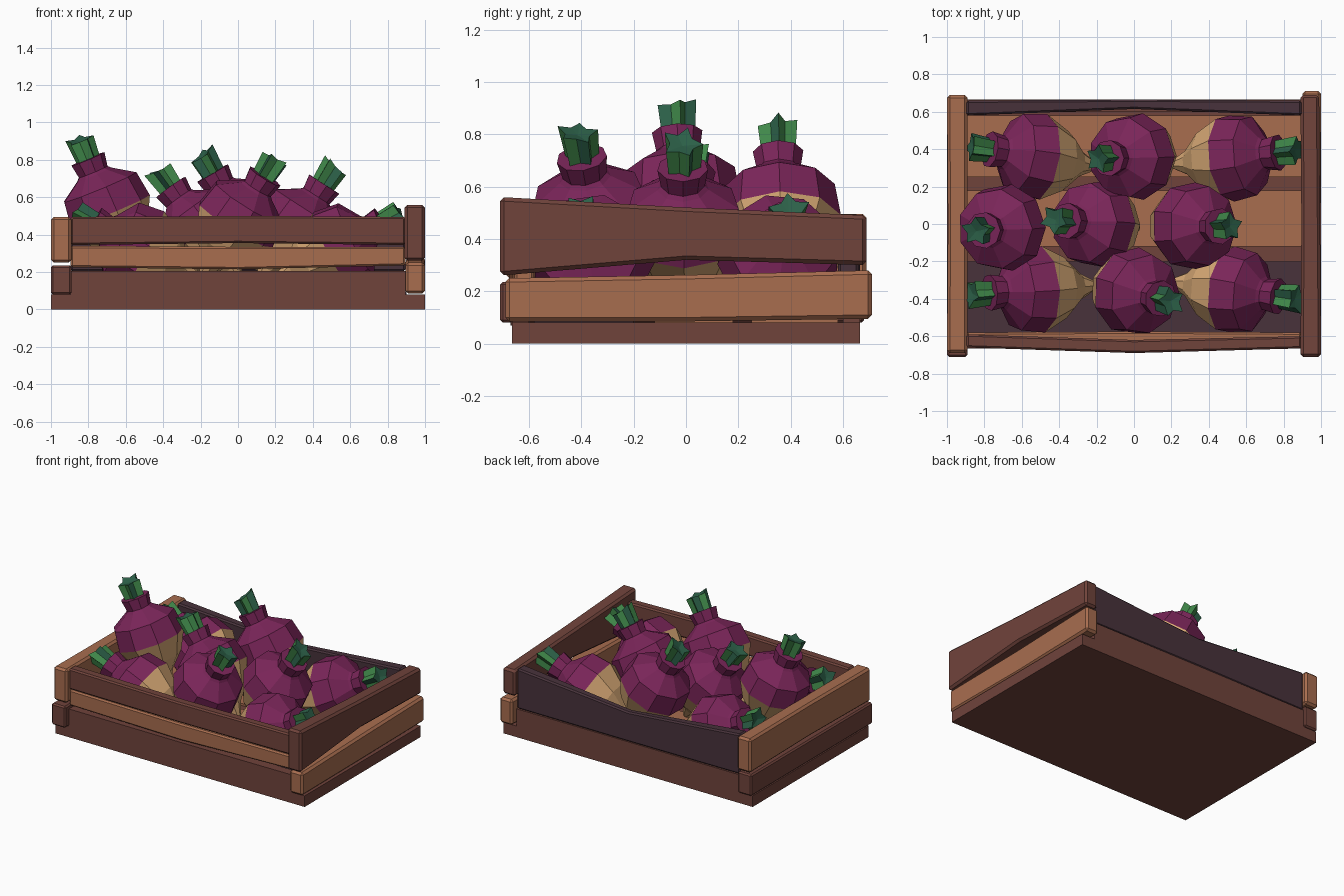
import bpy, bmesh, math
from mathutils import Vector, Matrix

if "Cube" in bpy.data.objects:
    bpy.data.objects.remove(bpy.data.objects["Cube"])


def lin(h):
    out = []
    for i in (0, 2, 4):
        c = int(h[i:i + 2], 16) / 255
        out.append(c / 12.92 if c <= 0.04045 else ((c + 0.055) / 1.055) ** 2.4)
    return (*out, 1)


def material(name, h):
    m = bpy.data.materials.new(name)
    m.diffuse_color = lin(h)
    m.use_nodes = True
    m.node_tree.nodes["Principled BSDF"].inputs["Base Color"].default_value = m.diffuse_color
    return m


BROWN = material("brown wood", "70433b")
ORANGE = material("orange wood", "a86d4f")
DARK = material("dark wood", "48323b")
PURPLE = material("turnip purple", "7a2559")
TAN = material("turnip tan", "d9aa76")
GREEN = material("leaf green", "40884a")
DEEP = material("leaf deep green", "2c6048")


def finish(bm, name, mats):
    bmesh.ops.recalc_face_normals(bm, faces=bm.faces[:])
    me = bpy.data.meshes.new(name)
    bm.to_mesh(me)
    bm.free()
    for m in mats:
        me.materials.append(m)
    ob = bpy.data.objects.new(name, me)
    bpy.context.collection.objects.link(ob)
    return ob


def board(name, axis, stations, mat, bevel=0.01):
    """Loft rectangles (position, side0, side1, z0, z1) along x or y."""
    bm = bmesh.new()
    rings = []
    for p, a, b, z0, z1 in stations:
        pts = [(a, z0), (b, z0), (b, z1), (a, z1)]
        rings.append([bm.verts.new((p, s, z) if axis == 'x' else (s, p, z)) for s, z in pts])
    for r, q in zip(rings, rings[1:]):
        for i in range(4):
            j = (i + 1) % 4
            bm.faces.new((r[i], r[j], q[j], q[i]))
    bm.faces.new(rings[0])
    bm.faces.new(rings[-1])
    ob = finish(bm, name, [mat])
    if bevel:
        mod = ob.modifiers.new("worn edges", 'BEVEL')
        mod.width = bevel
        mod.segments = 1
        mod.limit_method = 'ANGLE'
        mod.angle_limit = math.radians(50)
    return ob


# Crate base and floor planks
board("base", 'x', [(-1, -0.665, 0.665, 0, 0.08), (1, -0.665, 0.665, 0, 0.08)], BROWN, 0)
for i, (y0, y1, m) in enumerate([(-0.58, -0.2, DARK), (-0.12, 0.18, ORANGE), (0.25, 0.58, ORANGE)]):
    board(f"floor_plank_{i + 1}", 'x', [(-0.9, y0, y1, 0.07, 0.095), (0.9, y0, y1, 0.07, 0.095)], m, 0)

# Front boards
E = 0.895
board("front_lower_board", 'x', [(-E, -0.665, -0.6, 0.07, 0.205), (0, -0.67, -0.6, 0.07, 0.205),
                                 (E, -0.665, -0.6, 0.07, 0.205)], BROWN, 0)
board("front_middle_board", 'x', [(-E, -0.655, -0.58, 0.225, 0.34), (0, -0.665, -0.575, 0.215, 0.335),
                                  (E, -0.655, -0.58, 0.235, 0.335)], ORANGE)
board("front_upper_board", 'x', [(-E, -0.66, -0.59, 0.345, 0.495), (0, -0.69, -0.62, 0.355, 0.5),
                                 (E, -0.665, -0.6, 0.345, 0.495)], BROWN)

# Back boards, the upper one sagging outwards
board("back_lower_board", 'x', [(-E, 0.6, 0.665, 0.07, 0.205), (E, 0.6, 0.665, 0.07, 0.205)], BROWN, 0)
board("back_upper_board", 'x', [(-E, 0.58, 0.66, 0.205, 0.495), (0, 0.615, 0.665, 0.205, 0.42),
                                (E, 0.58, 0.66, 0.205, 0.495)], DARK)

# End boards
board("right_lower_board", 'y', [(-0.69, 0.895, 1, 0.085, 0.25), (0, 0.895, 0.995, 0.085, 0.262),
                                 (0.71, 0.9, 1, 0.095, 0.28)], ORANGE, 0.015)
board("right_upper_board", 'y', [(-0.71, 0.89, 1, 0.26, 0.56), (0, 0.895, 0.995, 0.32, 0.52),
                                 (0.69, 0.89, 0.99, 0.3, 0.49)], BROWN, 0.015)
board("left_lower_board", 'y', [(-0.71, -1, -0.89, 0.08, 0.235), (0.68, -1, -0.89, 0.08, 0.235)], BROWN, 0.01)
board("left_upper_board", 'y', [(-0.69, -1, -0.89, 0.25, 0.495), (0, -0.995, -0.89, 0.255, 0.495),
                                (0.69, -1, -0.89, 0.25, 0.495)], ORANGE, 0.015)

# Turnip body profile: (radius, distance along axis)
PROFILE = [(0.02, -0.37), (0.07, -0.27), (0.165, -0.17), (0.235, -0.03), (0.215, 0.11),
           (0.1, 0.185), (0.085, 0.2), (0.098, 0.275)]
SPLIT = 3   # bands from this ring up are purple


def turnip(name, centre, axis, spin):
    bm = bmesh.new()
    n = 9
    rings = [[bm.verts.new((r * math.cos(math.tau * i / n), r * math.sin(math.tau * i / n), z))
              for i in range(n)] for r, z in PROFILE]
    for k in range(len(rings) - 1):
        for i in range(n):
            j = (i + 1) % n
            f = bm.faces.new((rings[k][i], rings[k][j], rings[k + 1][j], rings[k + 1][i]))
            f.material_index = 0 if k >= SPLIT else 1
    bm.faces.new(rings[0]).material_index = 1
    bm.faces.new(rings[-1])
    # Star-shaped cut leaf stalks with a slanted top
    m = 10
    low, high = [], []
    for i in range(m):
        a = math.tau * i / m
        r = 0.08 if i % 2 else 0.048
        x, y = r * math.cos(a), r * math.sin(a)
        low.append(bm.verts.new((x * 0.85, y * 0.85, 0.26)))
        high.append(bm.verts.new((x, y, 0.385 + 0.2 * x + (0.01 if i % 4 == 1 else 0))))
    for i in range(m):
        j = (i + 1) % m
        bm.faces.new((low[i], low[j], high[j], high[i])).material_index = 3 if i % 3 == 2 else 2
    tip = bm.verts.new((0, 0, 0.375))
    for i in range(m):
        bm.faces.new((high[i], high[(i + 1) % m], tip)).material_index = 3
    bm.faces.new(low).material_index = 3
    ob = finish(bm, name, [PURPLE, TAN, GREEN, DEEP])
    rot = Vector((0, 0, 1)).rotation_difference(Vector(axis).normalized()).to_matrix().to_4x4()
    ob.matrix_world = Matrix.Translation(centre) @ rot @ Matrix.Rotation(spin, 4, 'Z')


# Pile of turnips: centre, stalk direction
PILE = [((-0.53, 0.36, 0.33), (-0.87, 0.14, 0.45)),
        ((0.0, 0.36, 0.49), (-0.5, -0.03, 0.86)),
        ((0.53, 0.355, 0.33), (0.87, 0.1, 0.45)),
        ((-0.70, -0.02, 0.55), (-0.38, -0.05, 0.92)),
        ((-0.20, 0.0, 0.43), (-0.58, 0.06, 0.8)),
        ((0.31, -0.01, 0.44), (0.54, -0.01, 0.84)),
        ((-0.53, -0.35, 0.33), (-0.87, -0.06, 0.45)),
        ((0.0, -0.36, 0.48), (0.52, -0.14, 0.84)),
        ((0.53, -0.355, 0.33), (0.87, -0.12, 0.45))]
for i, (c, a) in enumerate(PILE):
    turnip(f"turnip_{i + 1}", c, a, i * 0.7)
